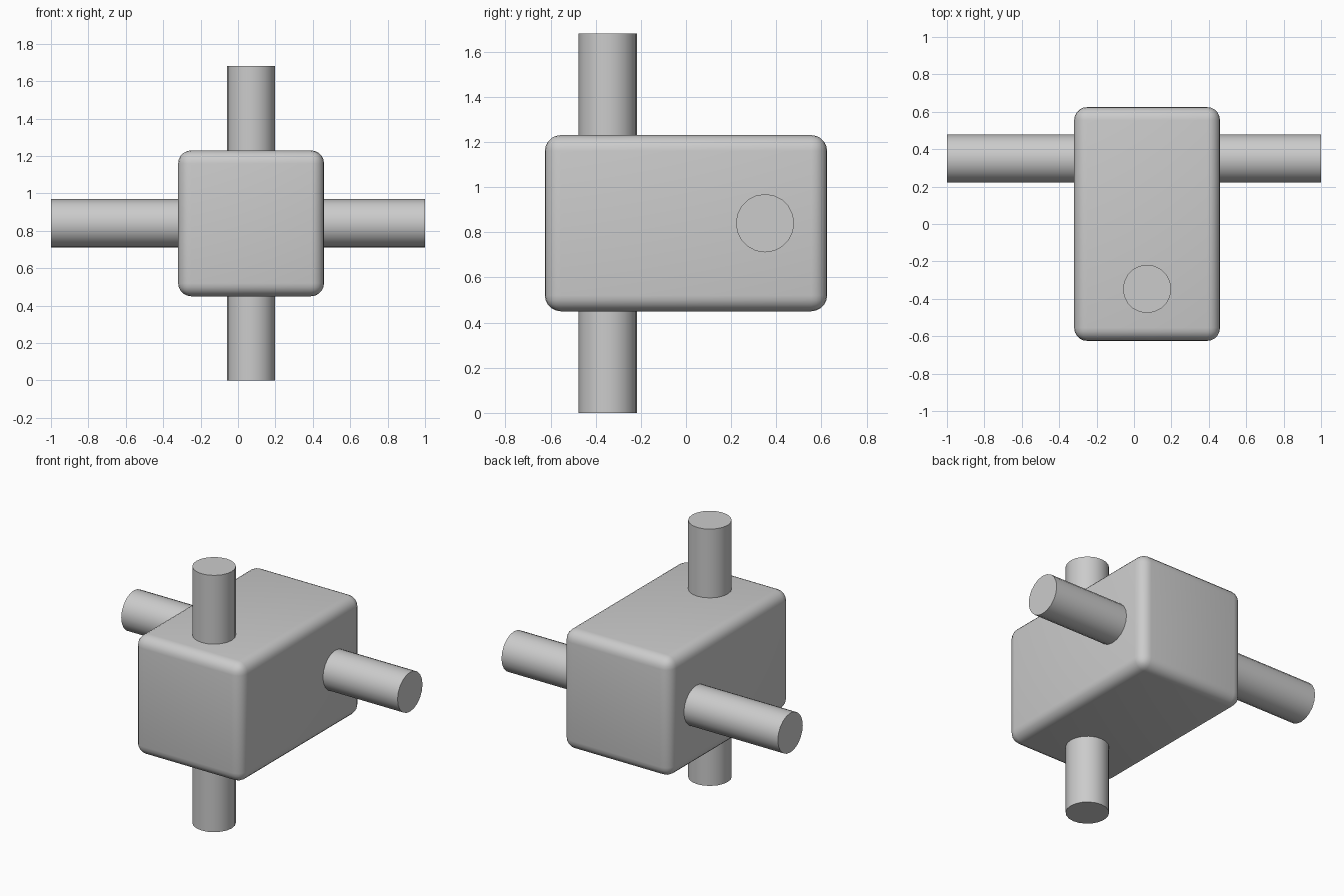
import bpy
import math

# Remove the default cube
cube = bpy.data.objects.get("Cube")
if cube:
    bpy.data.objects.remove(cube, do_unlink=True)

# Single plain grey material
GREY = (0.6, 0.6, 0.6, 1)
grey = bpy.data.materials.new("plain_grey")
grey.use_nodes = True
grey.diffuse_color = GREY
grey.node_tree.nodes["Principled BSDF"].inputs["Base Color"].default_value = GREY


def finish(obj, name):
    obj.name = name
    obj.data.materials.append(grey)
    bpy.ops.object.shade_smooth_by_angle(angle=math.radians(35))


def rod(name, length, location, rotation=(0, 0, 0)):
    bpy.ops.mesh.primitive_cylinder_add(
        vertices=20, radius=0.129, depth=length, location=location, rotation=rotation)
    finish(bpy.context.object, name)


# Rounded block
bpy.ops.mesh.primitive_cube_add(size=1, location=(0.07, 0, 0.84))
block = bpy.context.object
block.scale = (0.78, 1.25, 0.78)
bpy.ops.object.transform_apply(location=False, rotation=False, scale=True)
bevel = block.modifiers.new("rounded_edges", 'BEVEL')
bevel.width = 0.07
bevel.segments = 5
bpy.ops.object.modifier_apply(modifier=bevel.name)
finish(block, "rounded_block")

# Rods running right through the block
rod("upright_rod", 1.68, (0.07, -0.347, 0.84))
rod("cross_rod", 2, (0, 0.35, 0.84), (0, math.pi / 2, 0))
